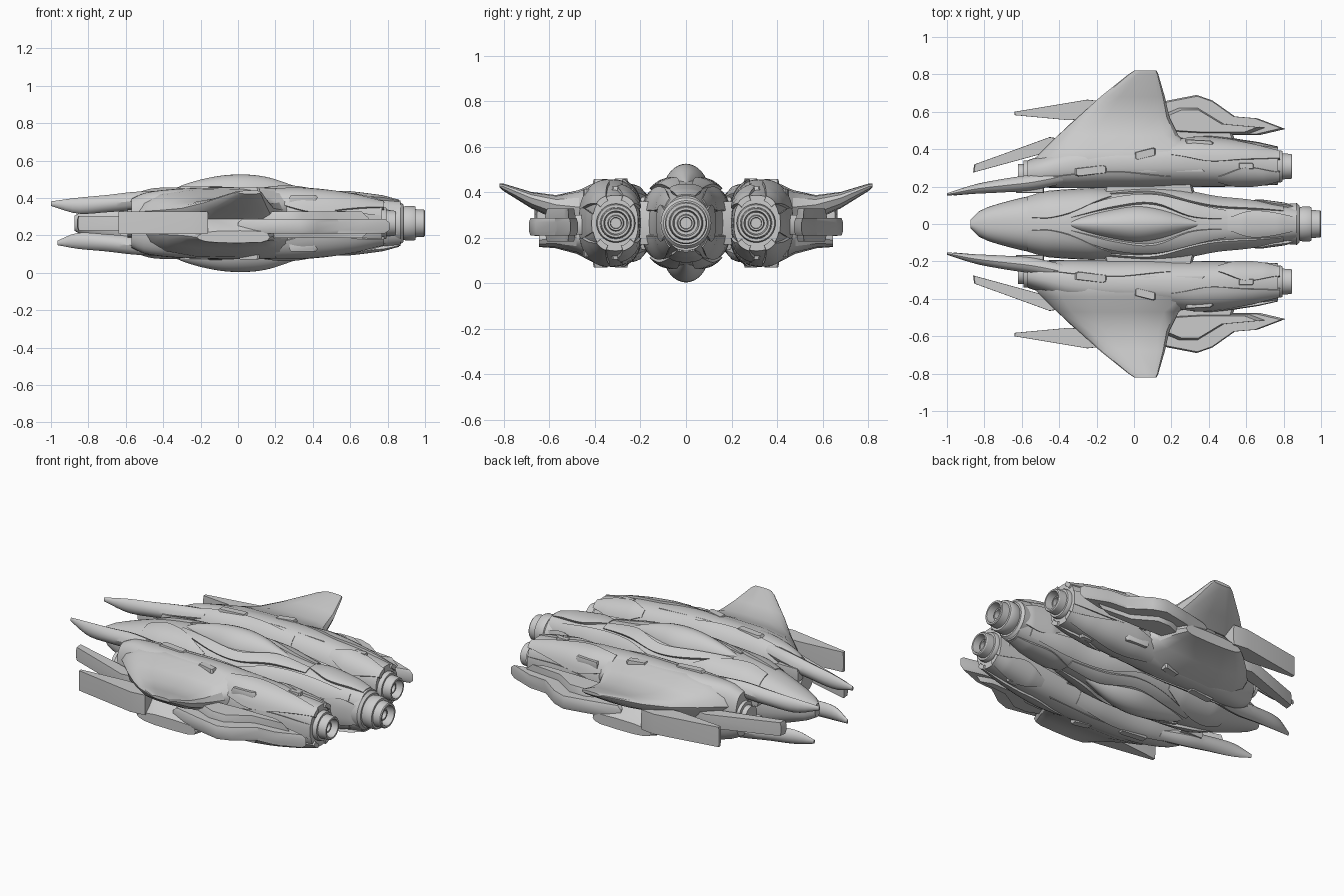
import bpy, bmesh
from math import sin, cos, pi, radians

if "Cube" in bpy.data.objects:
    bpy.data.objects.remove(bpy.data.objects["Cube"])

ZC = 0.265  # mid-height of the ship


def loft(name, rings, mirror="", angle=32):
    """Skin a list of equal-length rings, cap the ends, copy across y and/or z."""
    bm = bmesh.new()
    signs = [(a, b) for a in ((1, -1) if "y" in mirror else (1,))
             for b in ((1, -1) if "z" in mirror else (1,))]
    for sy, sz in signs:
        vs = [[bm.verts.new((x, y * sy, ZC + (z - ZC) * sz)) for x, y, z in r] for r in rings]
        n = len(vs[0])
        for a, b in zip(vs, vs[1:]):
            for i in range(n):
                j = (i + 1) % n
                bm.faces.new((a[i], a[j], b[j], b[i]))
        bm.faces.new(vs[0])
        bm.faces.new(vs[-1])
    bmesh.ops.recalc_face_normals(bm, faces=bm.faces)
    me = bpy.data.meshes.new(name)
    bm.to_mesh(me)
    bm.free()
    for p in me.polygons:
        p.use_smooth = True
    me.set_sharp_from_angle(angle=radians(angle))
    ob = bpy.data.objects.new(name, me)
    bpy.context.collection.objects.link(ob)
    return ob


def sample(st, x):
    """Smooth interpolation of station rows (x, ...) at x."""
    x = min(max(x, st[0][0]), st[-1][0])
    i = max(k for k in range(len(st) - 1) if st[k][0] <= x)
    a, b = st[i], st[i + 1]
    p, q = st[max(i - 1, 0)], st[min(i + 2, len(st) - 1)]
    h = b[0] - a[0]
    t = (x - a[0]) / h
    out = []
    for k in range(1, len(a)):
        m0 = (b[k] - p[k]) / (b[0] - p[0]) * h
        m1 = (q[k] - a[k]) / (q[0] - a[0]) * h
        out.append((2*t**3 - 3*t*t + 1) * a[k] + (t**3 - 2*t*t + t) * m0
                   + (3*t*t - 2*t**3) * b[k] + (t**3 - t*t) * m1)
    return out


def skin(st, x, deg, off=0.0, n=2.4):
    """Point on a superellipse hull; stations are (x, cy, cz, half width, half height)."""
    cy, cz, w, h = sample(st, x)
    c, s = cos(radians(deg)), sin(radians(deg))
    f = lambda v: (1 if v >= 0 else -1) * abs(v) ** (2 / n)
    return (x, cy + (w + off) * f(c), cz + (h + off) * f(s))


def hull(name, st, mirror="", steps=40, seg=40, n=2.4):
    x0, x1 = st[0][0], st[-1][0]
    xs = [x0 + (x1 - x0) * i / steps for i in range(steps + 1)]
    return loft(name, [[skin(st, x, 360 * k / seg, 0, n) for k in range(seg)] for x in xs], mirror)


def plate(name, st, path, off=0.014, mirror="yz", steps=24, seg=8):
    """Armour plate that follows a hull; path rows are (x, start angle, end angle)."""
    x0, x1 = path[0][0], path[-1][0]
    rings = []
    for i in range(steps + 1):
        x = x0 + (x1 - x0) * i / steps
        a, b = sample(path, x)
        ang = [a + (b - a) * k / seg for k in range(seg + 1)]
        o = off * min(1, 0.3 + 3 * min(i, steps - i) / steps)
        rings.append([skin(st, x, d, o) for d in ang]
                     + [skin(st, x, d, -0.02) for d in reversed(ang)])
    loft(name, rings, mirror)


def prism(name, pts, z0, z1, inset=0.1, mirror="y"):
    """Flat outline in plan with chamfered top and bottom."""
    cx = sum(p[0] for p in pts) / len(pts)
    cy = sum(p[1] for p in pts) / len(pts)
    ring = lambda s, z: [(cx + (x - cx) * s, cy + (y - cy) * s, z) for x, y in pts]
    d = (z1 - z0) * 0.25
    loft(name, [ring(1 - inset, z0), ring(1, z0 + d), ring(1, z1 - d), ring(1 - inset, z1)], mirror)


def lathe(name, y, prof, mirror="", seg=40):
    loft(name, [[(x, y + r * cos(2 * pi * k / seg), ZC + r * sin(2 * pi * k / seg))
                 for k in range(seg)] for x, r in prof], mirror)


def wing(name, rows):
    """Straight-edged wing; rows are y, leading x, trailing x, edge z, top z, bottom z."""
    up = [(0, 0), (.03, .35), (.12, .75), (.3, .96), (.6, 1), (.88, .9), (.97, .55), (1, 0)]
    rings = []
    for y, a, b, ze, zt, zb in rows:
        ring = [(a + (b - a) * u, y, ze + (zt - ze) * v) for u, v in up]
        ring += [(a + (b - a) * u, y, ze + (zb - ze) * v) for u, v in reversed(up[1:-1])]
        rings.append(ring)
    loft(name, rings, "y", 30)


# central fuselage
BODY = [(x, 0, ZC, w, h) for x, w, h in (
    (-.875, .022, .04), (-.84, .06, .06), (-.8, .083, .075), (-.7, .115, .11), (-.57, .147, .15),
    (-.45, .165, .175), (-.2, .18, .19), (.05, .187, .195), (.25, .175, .19), (.45, .138, .17),
    (.65, .12, .15), (.87, .09, .12))]
hull("fuselage", BODY)
plate("nose_cowl", BODY, [(-.57, 15, 80), (-.45, 5, 82), (-.3, 5, 70), (-.12, 8, 40)], .014)
plate("shoulder_plate", BODY, [(-.34, 72, 82), (-.1, 48, 66), (.1, 42, 60), (.3, 55, 80), (.5, 62, 82)], .018)
plate("flank_plate", BODY, [(-.15, 10, 32), (.1, 2, 32), (.3, 12, 50), (.55, 15, 55), (.8, 22, 50)], .014)
plate("tail_petal", BODY, [(.5, 80, 100), (.65, 62, 118), (.86, 70, 110)], .016, "z")
plate("tail_side_plate", BODY, [(.62, -12, 12), (.75, -28, 28), (.87, -20, 20)], .015, "y")

# bulging canopy above and matching blister below
CANOPY = [(-.38, 0, .42, .004, .01), (-.28, 0, .42, .042, .055), (-.12, 0, .415, .08, .1),
          (.02, 0, .415, .098, .111), (.15, 0, .415, .08, .098), (.28, 0, .42, .04, .052),
          (.39, 0, .42, .004, .008)]
hull("canopy", CANOPY, "z", 32, 32, 1.9)

# side nacelles
POD = [(x, cy, ZC, w, h) for x, cy, w, h in (
    (-.57, .27, .07, .13), (-.5, .28, .085, .162), (-.35, .305, .112, .182), (-.15, .32, .122, .19),
    (.1, .325, .128, .192), (.3, .33, .132, .183), (.48, .325, .126, .168), (.62, .317, .114, .148),
    (.77, .31, .1, .122))]
hull("side_nacelle", POD, "y")
plate("nacelle_inner_plate", POD, [(-.5, 110, 150), (-.1, 105, 170), (.2, 120, 165)], .008)
plate("nacelle_rear_plate", POD, [(.2, 30, 75), (.4, 15, 88), (.6, 25, 80), (.78, 40, 70)], .012)
plate("nacelle_tail_plate", POD, [(.45, 120, 140), (.6, 95, 160), (.78, 105, 140)], .012)
plate("nacelle_side_plate", POD, [(.3, -15, 8), (.5, -18, 18), (.77, -15, 15)], .014, "y")

# swept upper wings and the shorter lower wings that carry the pods
wing("wing", [(.28, -.56, .50, .32, .452, .2), (.34, -.54, .44, .325, .455, .2),
              (.39, -.49, .36, .33, .448, .2), (.47, -.41, .24, .335, .41, .2),
              (.57, -.30, .19, .345, .388, .28), (.68, -.18, .165, .375, .402, .33),
              (.80, -.03, .13, .425, .438, .405), (.82, .0, .12, .43, .44, .422)])
wing("lower_wing", [(.28, -.54, .48, .22, .32, .075), (.39, -.48, .36, .21, .32, .083),
                    (.48, -.4, .24, .205, .32, .13), (.575, -.3, .2, .2, .3, .155),
                    (.645, -.22, .17, .19, .225, .16)])

# forward fangs, upper pair longer than lower pair
for name, tip, s in (("upper_fang", -1.0, 1), ("lower_fang", -.965, -1)):
    fang = [(tip, .158, ZC + s * .105, .006, .012), (-.86, .185, ZC + s * .094, .024, .042),
            (-.7, .205, ZC + s * .105, .036, .046), (-.55, .222, ZC + s * .12, .042, .048),
            (-.38, .255, ZC + s * .135, .04, .038)]
    hull(name, fang, "y", 16, 12, 1.7)

# intake machinery inside the nacelle mouth
lathe("intake_core", .265, [(-.62, .03), (-.62, .055), (-.59, .055), (-.59, .075), (-.5, .075)], "y", 24)
prism("intake_block", [(-.63, .165), (-.63, .215), (-.48, .23), (-.48, .165)], .3, .38, .1, "yz")

# forward blades
prism("inner_blade", [(-.86, .275), (-.855, .318), (-.45, .465), (-.36, .45), (-.42, .395)],
      .225, .305, .02)
prism("outer_blade", [(-.64, .582), (-.64, .6), (-.25, .665), (-.16, .655), (-.16, .57), (-.35, .555)],
      .208, .328, .01)

# pods trailing behind the wings
prism("rear_pod", [(0, .62), (.18, .66), (.335, .69), (.42, .66), (.54, .575), (.66, .565),
                   (.81, .508), (.67, .475), (.3, .475), (.0, .5)], .21, .288, .06)
prism("rear_pod_spine", [(.1, .56), (.24, .62), (.34, .62), (.48, .535), (.7, .515), (.62, .485),
                         (.36, .485), (.1, .5)], .185, .328, .12)
prism("rear_pod_link", [(.2, .4), (.22, .52), (.52, .5), (.56, .4)], .215, .3, .08)

# struts joining nacelles to the fuselage
prism("strut", [(-.18, .1), (-.14, .26), (.3, .26), (.34, .1)], .17, .36, .05)

# raised vents and hatches, above and below
for i, (x, y, a, b, z, k) in enumerate(((-.23, .285, .085, .022, .461, -.12), (.06, .375, .055, .022, .459, -.25),
                                        (.35, .425, .075, .024, .415, .05), (.6, .31, .04, .016, .426, 0))):
    pts = [(x + u * a, y + v * b - u * a * k) for u, v in
           ((-1, -.6), (-.8, -1), (1, -1), (1, .6), (.8, 1), (-1, 1))]
    prism("vent_%d" % (i + 1), pts, z - .05, z, .1, "yz")

# stepped engine nozzles with a hollow bore and inner hub
def nozzle(name, y, end, s, mirror=""):
    prof = [(-.24, .1), (-.13, .108), (-.115, .096), (-.115, .086), (-.1, .09), (-.06, .09),
            (-.05, .085), (-.05, .073), (-.005, .07), (0, .066), (0, .056), (-.05, .05),
            (-.05, .038), (-.03, .034), (-.03, .026), (-.06, .024)]
    lathe(name, y, [(end + x, r * s) for x, r in prof], mirror)


nozzle("main_engine", 0, 1.0, 1.03)
nozzle("side_engine", .308, .845, .95, "y")
